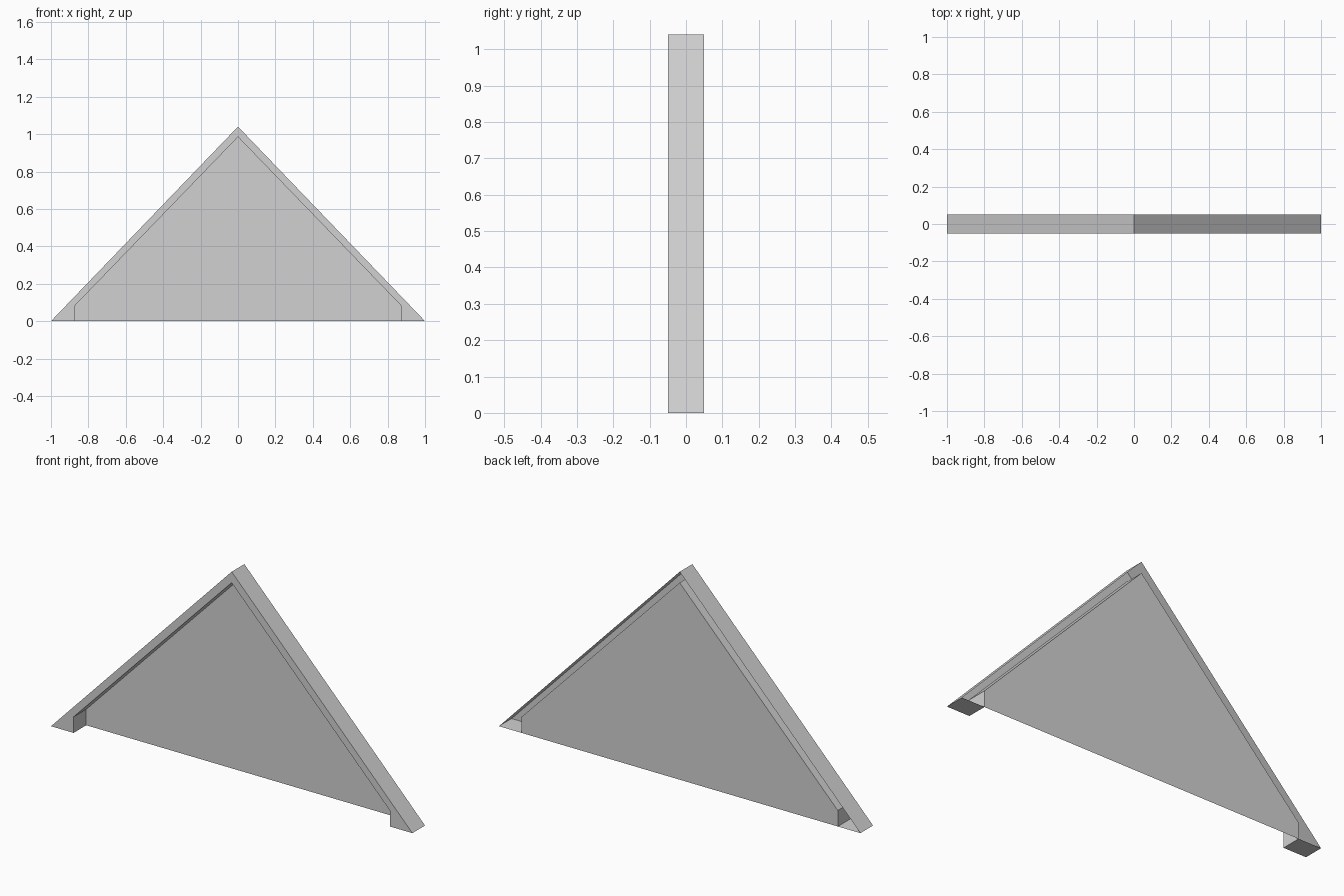
import bpy
import bmesh

cube = bpy.data.objects.get("Cube")
if cube:
    bpy.data.objects.remove(cube, do_unlink=True)

FRONT, BACK = -0.05, 0.05
PEAK, INNER_PEAK = 1.04, 0.985
FOOT_X, FOOT_Z = 0.875, 0.08

grey = bpy.data.materials.new("light grey")
grey.use_nodes = True
colour = (0.64, 0.64, 0.64, 1)
grey.diffuse_color = colour
grey.node_tree.nodes["Principled BSDF"].inputs["Base Color"].default_value = colour


def finish(name, bm):
    mesh = bpy.data.meshes.new(name)
    bm.to_mesh(mesh)
    bm.free()
    mesh.materials.append(grey)
    obj = bpy.data.objects.new(name, mesh)
    bpy.context.collection.objects.link(obj)
    return obj


def add_face(bm, points, y):
    return bm.faces.new([bm.verts.new((x, y, z)) for x, z in points])


# Gable trim: front band with outer, inner and foot walls, open at the back
bm = bmesh.new()
half = [(0, INNER_PEAK), (FOOT_X, FOOT_Z), (FOOT_X, 0), (1, 0), (0, PEAK)]
add_face(bm, half, FRONT)
add_face(bm, [(-x, z) for x, z in reversed(half)], FRONT)
bmesh.ops.remove_doubles(bm, verts=bm.verts[:], dist=0.0001)
rim = [e for e in bm.edges if e.is_boundary]
walls = bmesh.ops.extrude_edge_only(bm, edges=rim)["geom"]
for v in walls:
    if isinstance(v, bmesh.types.BMVert):
        v.co.y = BACK
bmesh.ops.recalc_face_normals(bm, faces=bm.faces[:])
bm.normal_update()
band = min(bm.faces, key=lambda f: f.calc_center_median().y)
if band.normal.y > 0:
    bmesh.ops.reverse_faces(bm, faces=bm.faces[:])
finish("gable_trim", bm)

# Recessed panel closing the opening at the back of the trim
bm = bmesh.new()
side = [(FOOT_X, 0), (FOOT_X, FOOT_Z)]
outline = side + [(0, INNER_PEAK)] + [(-x, z) for x, z in reversed(side)]
panel = add_face(bm, outline, BACK)
panel.normal_update()
if panel.normal.y > 0:
    panel.normal_flip()
finish("gable_panel", bm)
